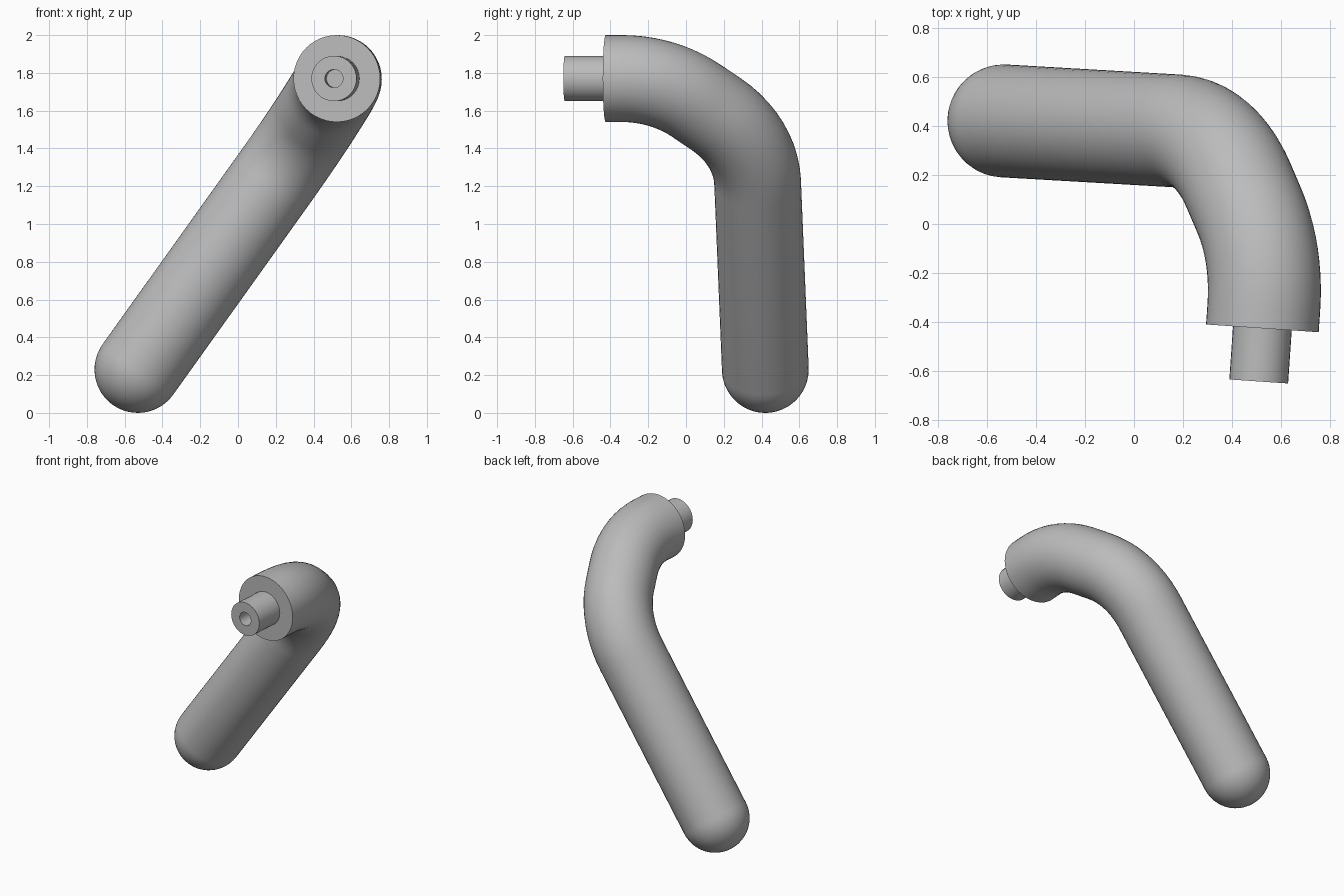
import bpy
import bmesh
import math
from mathutils import Vector

cube = bpy.data.objects.get("Cube")
if cube:
    bpy.data.objects.remove(cube, do_unlink=True)

metal = bpy.data.materials.new("satin grey")
metal.use_nodes = True
GREY = (0.5, 0.5, 0.5, 1)
metal.diffuse_color = GREY
metal.node_tree.nodes["Principled BSDF"].inputs["Base Color"].default_value = GREY


def sweep(name, rings, sides):
    """Skin circles given as (centre, direction, radius); both ends are closed."""
    bm = bmesh.new()
    loops = []
    side = Vector((0, 0, 1))
    for centre, axis, radius in rings:
        # carry the frame along the path without twist
        side = (side - axis * side.dot(axis)).normalized()
        other = axis.cross(side)
        loop = []
        for i in range(sides):
            a = math.tau * i / sides
            loop.append(bm.verts.new(
                centre + radius * (side * math.cos(a) + other * math.sin(a))))
        loops.append(loop)
    for a, b in zip(loops, loops[1:]):
        for i in range(sides):
            j = (i + 1) % sides
            bm.faces.new((a[i], a[j], b[j], b[i]))
    bm.faces.new(loops[0][::-1])
    bm.faces.new(loops[-1])
    bmesh.ops.recalc_face_normals(bm, faces=bm.faces)
    mesh = bpy.data.meshes.new(name)
    bm.to_mesh(mesh)
    bm.free()
    mesh.materials.append(metal)
    obj = bpy.data.objects.new(name, mesh)
    bpy.context.collection.objects.link(obj)
    bpy.ops.object.select_all(action="DESELECT")
    bpy.context.view_layer.objects.active = obj
    obj.select_set(True)
    bpy.ops.object.shade_smooth_by_angle(angle=math.radians(35))
    return obj


def bend(before, corner, after, tangent, steps=10):
    """Circular fillet at a corner, as (point, direction) pairs."""
    d0 = (corner - before).normalized()
    d1 = (after - corner).normalized()
    angle = d0.angle(d1)
    radius = tangent / math.tan(angle / 2)
    inward = (d1 - d0 * d0.dot(d1)).normalized()
    start = corner - d0 * tangent
    result = []
    for i in range(steps + 1):
        t = angle * i / steps
        point = start + radius * (d0 * math.sin(t) + inward * (1 - math.cos(t)))
        result.append((point, d0 * math.cos(t) + inward * math.sin(t)))
    return result


# Centre line: neck, two bends, long grip
RADIUS = 0.23
neck = Vector((0.523, -0.425, 1.77))
upper = Vector((0.544, -0.12, 1.77))
lower = Vector((0.335, 0.37, 1.44))
tip = Vector((-0.53, 0.42, 0.23))
neck_dir = (upper - neck).normalized()
grip_dir = (tip - lower).normalized()

path = [(neck, neck_dir)]
path += bend(neck, upper, lower, 0.22)
path += bend(upper, lower, tip, 0.27)
path.append((tip, grip_dir))
rings = [(p, d, RADIUS) for p, d in path]

# Rounded grip end
CAP_STEPS = 12
for i in range(1, CAP_STEPS):
    t = math.pi / 2 * i / CAP_STEPS
    rings.append((tip + grip_dir * RADIUS * math.sin(t), grip_dir,
                  RADIUS * math.cos(t)))
rings.append((tip + grip_dir * RADIUS, grip_dir, 0.002))
sweep("handle_grip", rings, 48)

# Mounting spigot with a blind hole in its end
profile = [(-0.01, 0.12), (0.217, 0.12), (0.217, 0.048), (0.09, 0.048)]
sweep("mounting_spigot",
      [(neck - neck_dir * along, neck_dir, r) for along, r in profile], 32)
